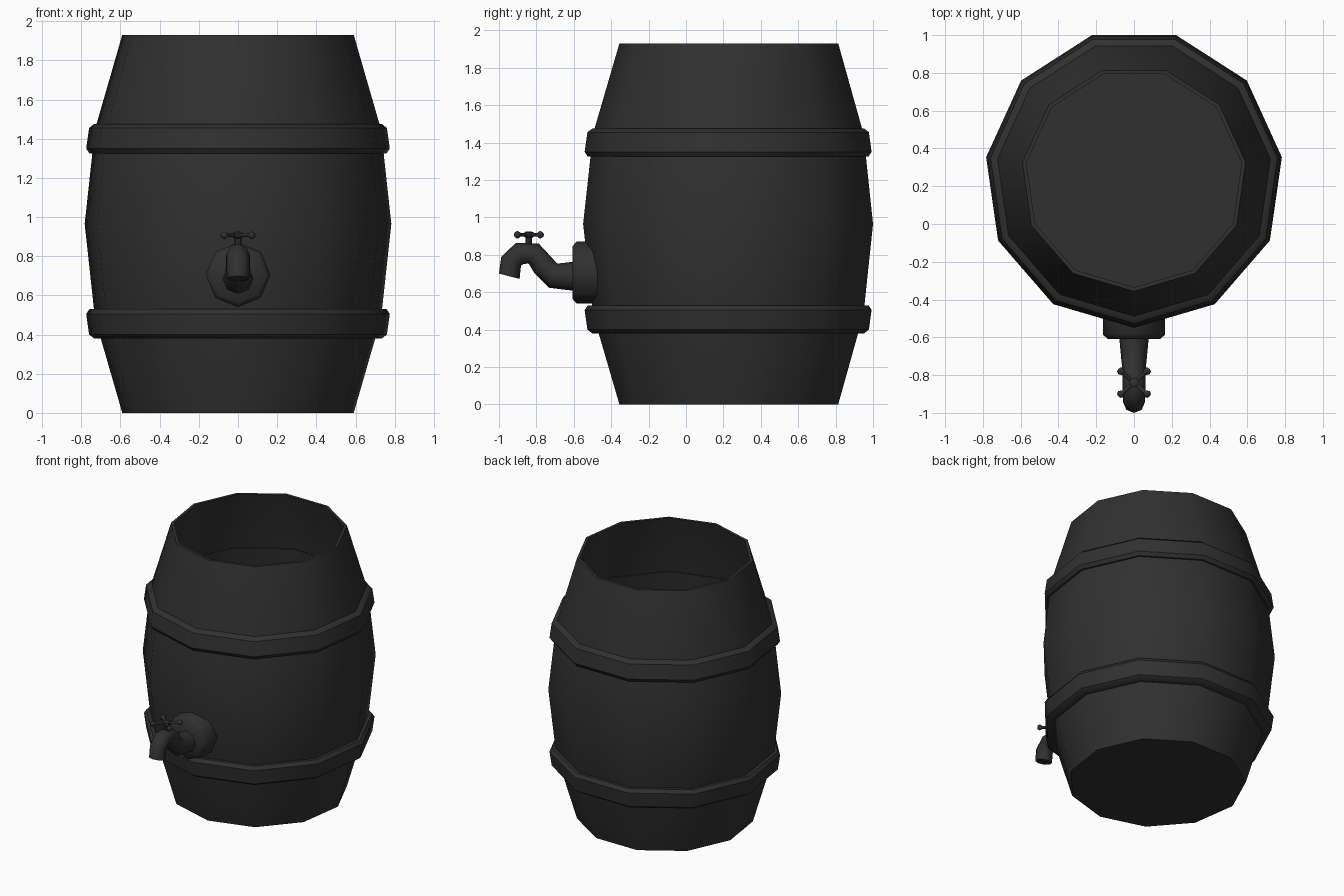
import bpy, bmesh
from math import sin, cos, pi, radians
from mathutils import Matrix, Vector

if "Cube" in bpy.data.objects:
    bpy.data.objects.remove(bpy.data.objects["Cube"])

mat = bpy.data.materials.new("dark_grey")
mat.diffuse_color = (0.03, 0.03, 0.03, 1)
mat.use_nodes = True
mat.node_tree.nodes["Principled BSDF"].inputs["Base Color"].default_value = mat.diffuse_color


def skin(name, rings, matrix=Matrix(), loop=False, caps=False, angle=40):
    """Bridge a list of equal-length rings of points into one object."""
    bm = bmesh.new()
    vr = [[bm.verts.new(p) for p in ring] for ring in rings]
    n = len(vr[0])
    pairs = list(zip(vr, vr[1:])) + ([(vr[-1], vr[0])] if loop else [])
    for a, b in pairs:
        for i in range(n):
            j = (i + 1) % n
            bm.faces.new((a[i], a[j], b[j], b[i]))
    if caps:
        bm.faces.new(vr[0])
        bm.faces.new(vr[-1])
    bmesh.ops.remove_doubles(bm, verts=bm.verts, dist=1e-5)
    bmesh.ops.recalc_face_normals(bm, faces=bm.faces)
    bm.transform(matrix)
    me = bpy.data.meshes.new(name)
    bm.to_mesh(me)
    bm.free()
    ob = bpy.data.objects.new(name, me)
    bpy.context.collection.objects.link(ob)
    me.materials.append(mat)
    bpy.ops.object.select_all(action='DESELECT')
    ob.select_set(True)
    bpy.context.view_layer.objects.active = ob
    bpy.ops.object.shade_smooth_by_angle(angle=radians(angle))
    return ob


def lathe(name, profile, sides, matrix=Matrix(), **kw):
    """Turn (radius, height) points round z, first vertex facing -y."""
    rings = [[(r * sin(2 * pi * i / sides), -r * cos(2 * pi * i / sides), z)
              for i in range(sides)] for r, z in profile]
    return skin(name, rings, matrix, **kw)


CY = 0.241
axis = Matrix.Translation((0, CY, 0))

# hollow eleven-sided barrel body with floor and thin rim
body = [(0.597, 0), (0.738, 0.483), (0.791, 0.965), (0.738, 1.447), (0.597, 1.93),
        (0.576, 1.93), (0.717, 1.447), (0.77, 0.965), (0.717, 0.483), (0.583, 0.02)]
lathe("barrel_body", body, 11, axis, caps=True)

# hoops, the lower one a mirror image of the upper one
hoop = [(0.70, 1.475), (0.742, 1.475), (0.768, 1.455), (0.783, 1.35),
        (0.766, 1.325), (0.72, 1.325)]
lathe("upper_hoop", hoop, 11, axis, loop=True)
lathe("lower_hoop", [(r, 1.855 - z) for r, z in hoop], 11, axis, loop=True)

# octagonal flange behind the tap
turn = Matrix.Translation((0, 0, 0.705)) @ Matrix.Rotation(pi / 2, 4, 'X')
lathe("tap_flange", [(0.165, 0.46), (0.165, 0.585), (0.14, 0.608)], 8, turn,
      caps=True, angle=50)

# bent spout: (y, z, radius) along the centre line
path = [(-0.58, 0.685, 0.08), (-0.71, 0.688, 0.068), (-0.765, 0.745, 0.062),
        (-0.815, 0.807, 0.06), (-0.89, 0.807, 0.06), (-0.935, 0.765, 0.058),
        (-0.945, 0.685, 0.057)]
rings = []
for k, (y, z, r) in enumerate(path):
    a, b = path[max(k - 1, 0)], path[min(k + 1, len(path) - 1)]
    t = Vector((0, b[0] - a[0], b[1] - a[1])).normalized()
    if k == 0:
        t = Vector((0, -1, 0))
    if k == len(path) - 1:
        t = Vector((0, -0.25, -0.97)).normalized()
    side = Vector((1, 0, 0))
    up = side.cross(t)
    rings.append([Vector((0, y, z)) + r * (side * cos(i * pi / 4) + up * sin(i * pi / 4))
                  for i in range(8)])
skin("tap_spout", rings, caps=True, angle=50)

# valve stem
HUB = Vector((0, -0.84, 0.907))
lathe("valve_stem", [(0.017, 0.84), (0.017, 0.89), (0.026, 0.897), (0.026, 0.918),
                     (0.014, 0.925)], 8, Matrix.Translation((0, HUB.y, 0)), caps=True)

# cross handle: two diagonal bars with a knob on each end
half = [(0, 0.11), (0.014, 0.107), (0.021, 0.093), (0.014, 0.079), (0.01, 0.075)]
bar = half + [(r, -z) for r, z in reversed(half)]
for label, deg in (("a", 49), ("b", -49)):
    m = (Matrix.Translation(HUB) @ Matrix.Rotation(radians(deg), 4, 'Z')
         @ Matrix.Rotation(pi / 2, 4, 'X'))
    lathe("handle_bar_" + label, bar, 8, m, angle=60)
